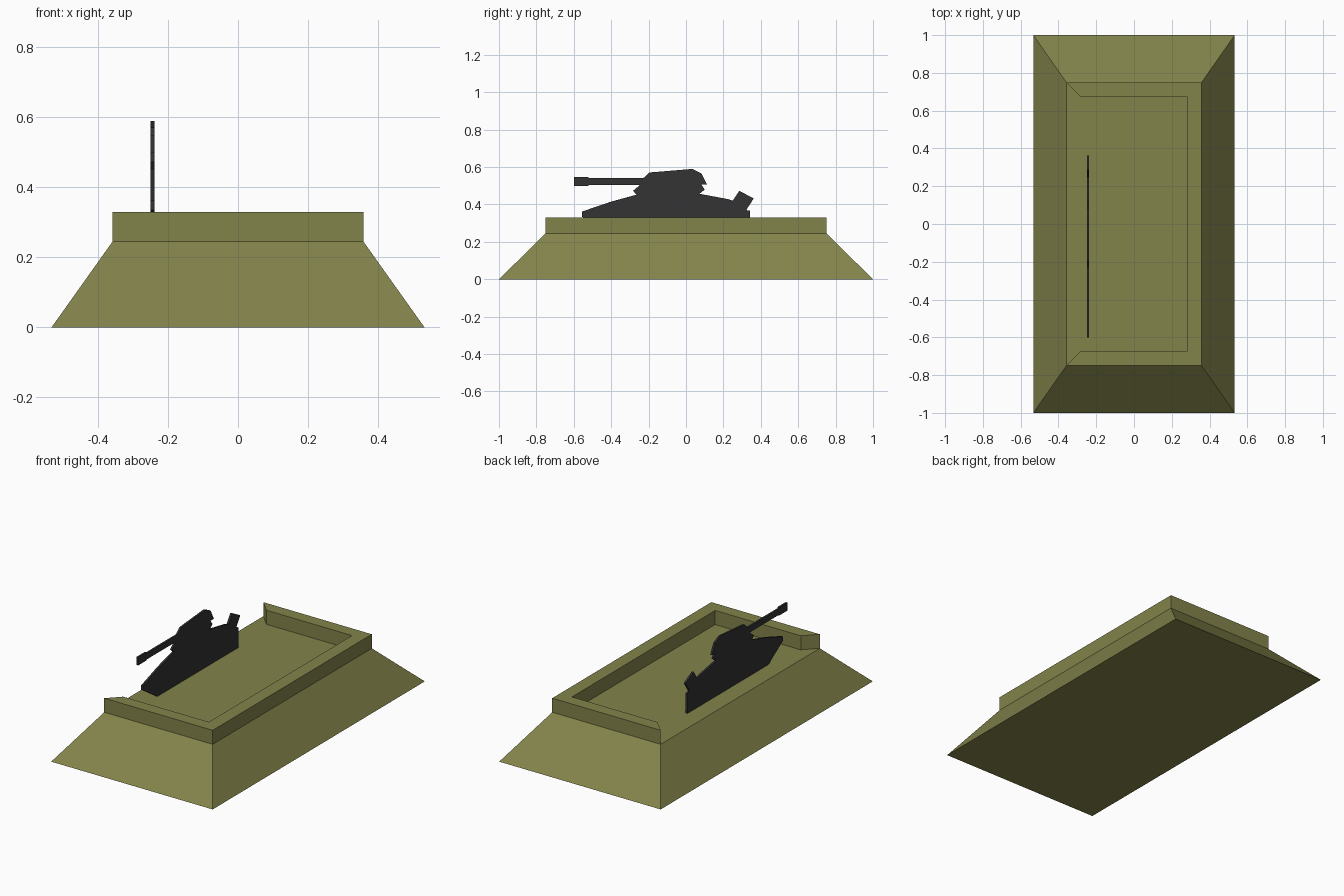
import bpy, bmesh
from mathutils import Vector

if "Cube" in bpy.data.objects:
    bpy.data.objects.remove(bpy.data.objects["Cube"])


def material(name, rgb):
    m = bpy.data.materials.new(name)
    m.diffuse_color = (*rgb, 1.0)
    m.use_nodes = True
    m.node_tree.nodes["Principled BSDF"].inputs["Base Color"].default_value = m.diffuse_color
    return m


olive = material("olive", (0.225, 0.228, 0.07))
charcoal = material("charcoal", (0.033, 0.033, 0.034))


def loft(name, lower, upper, mat):
    """Closed solid between two matching outlines."""
    bm = bmesh.new()
    a = [bm.verts.new(p) for p in lower]
    b = [bm.verts.new(p) for p in upper]
    n = len(a)
    bm.faces.new(a[::-1])
    bm.faces.new(b)
    for i in range(n):
        j = (i + 1) % n
        bm.faces.new((a[i], a[j], b[j], b[i]))
    bmesh.ops.recalc_face_normals(bm, faces=bm.faces)
    me = bpy.data.meshes.new(name)
    bm.to_mesh(me)
    bm.free()
    me.materials.append(mat)
    ob = bpy.data.objects.new(name, me)
    bpy.context.collection.objects.link(ob)
    return ob


def rect(x, y, z):
    return [(-x, -y, z), (x, -y, z), (x, y, z), (-x, y, z)]


# Sloped earth mound with a flat top
FLOOR, RIM = 0.246, 0.33
loft("mound", rect(0.533, 1.0, 0), rect(0.358, 0.75, FLOOR), olive)

# Three-sided parapet, open on the left, with mitred ends
half = [(-0.358, 0.75), (0.358, 0.75), (0.358, -0.75), (-0.358, -0.75),
        (-0.285, -0.675), (0.28, -0.675), (0.28, 0.675), (-0.285, 0.675)]
loft("parapet", [(x, y, FLOOR) for x, y in half],
     [(x, y, RIM) for x, y in half], olive)


# Flat tank silhouette, each part a thin plate cut from a side profile
def plate(name, profile):
    loft(name, [(-0.25, y, z) for y, z in profile],
         [(-0.2385, y, z) for y, z in profile], charcoal)


plate("tank_silhouette", [
    # hull underside and nose
    (0.343, FLOOR), (-0.42, FLOOR), (-0.556, 0.335), (-0.556, 0.362),
    (-0.404, 0.414), (-0.265, 0.452),
    # turret front and gun
    (-0.283, 0.473), (-0.245, 0.505), (-0.52, 0.505), (-0.52, 0.50),
    (-0.60, 0.50), (-0.60, 0.548), (-0.52, 0.548), (-0.52, 0.541),
    (-0.228, 0.541),
    # turret roof and back
    (-0.195, 0.571), (0.035, 0.59), (0.083, 0.566), (0.113, 0.506),
    (0.083, 0.506), (0.10, 0.479), (0.072, 0.457),
    # rear deck with tilted stowage box
    (0.227, 0.428), (0.25, 0.42), (0.285, 0.473), (0.362, 0.432),
    (0.322, 0.37), (0.343, 0.366),
])
